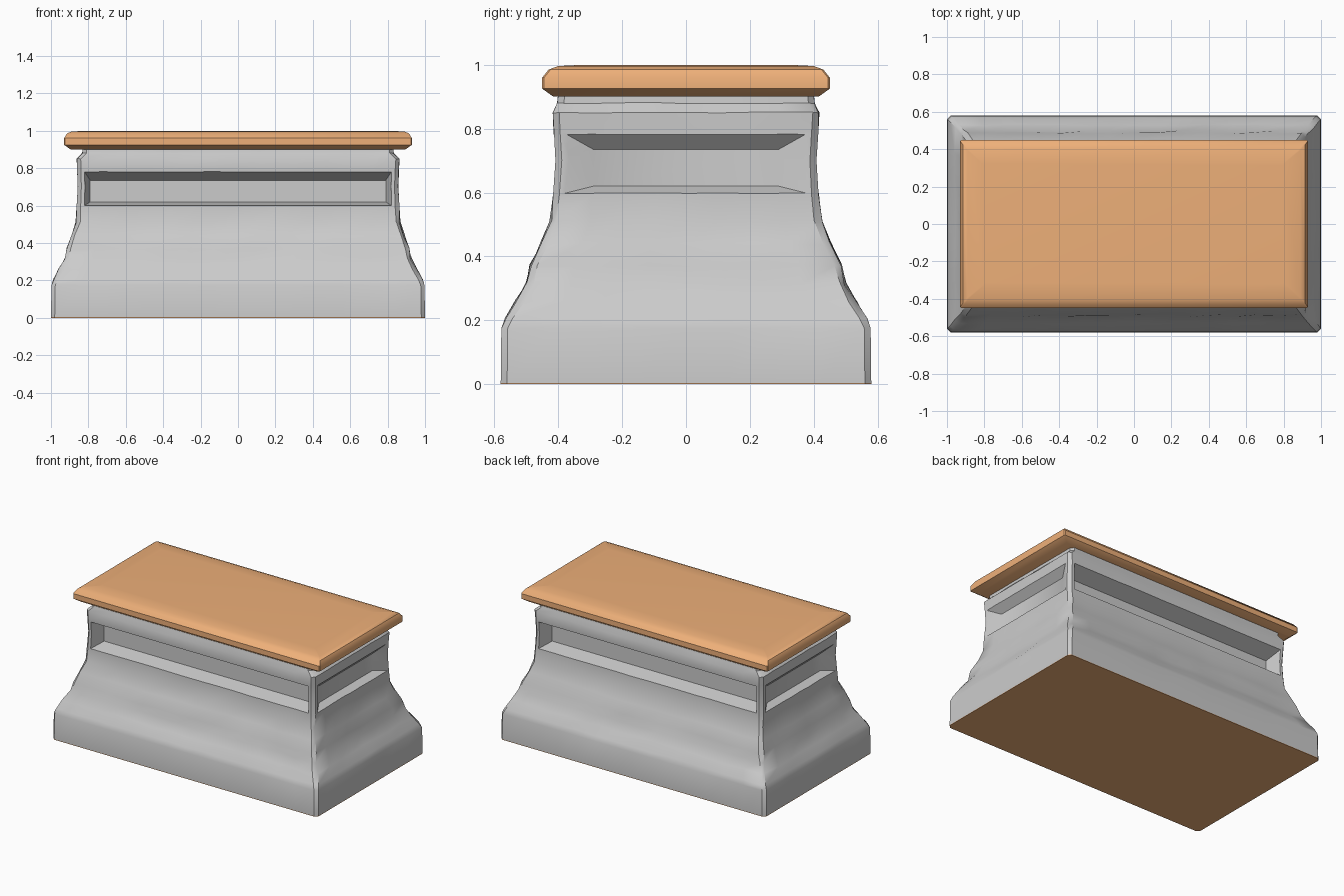
import bpy, bmesh, math, random

if "Cube" in bpy.data.objects:
    bpy.data.objects.remove(bpy.data.objects["Cube"])
random.seed(4)

orange = bpy.data.materials.new("warm_orange")
orange.diffuse_color = (0.85, 0.43, 0.19, 1)
orange.use_nodes = True
orange.node_tree.nodes["Principled BSDF"].inputs["Base Color"].default_value = orange.diffuse_color


def ring_points(hx, hy, c, nx, ny):
    # chamfered rectangle, each side split into short segments
    corners = [(-hx + c, -hy), (hx - c, -hy), (hx, -hy + c), (hx, hy - c),
               (hx - c, hy), (-hx + c, hy), (-hx, hy - c), (-hx, -hy + c)]
    counts = [nx, 1, ny, 1, nx, 1, ny, 1]
    pts = []
    for i, n in enumerate(counts):
        a, b = corners[i], corners[(i + 1) % 8]
        for k in range(n):
            t = k / n
            pts.append((a[0] + (b[0] - a[0]) * t, a[1] + (b[1] - a[1]) * t))
    return pts


def loft(name, rings, c, nx=1, ny=1, material=None):
    # rings: (half width, half depth, height, roughness)
    bm = bmesh.new()
    loops = []
    for hx, hy, z, j in rings:
        r = lambda: random.uniform(-j, j)
        loops.append([bm.verts.new((x + r(), y + r(), z + r()))
                      for x, y in ring_points(hx, hy, c, nx, ny)])
    n = len(loops[0])
    for lo, hi in zip(loops, loops[1:]):
        for i in range(n):
            k = (i + 1) % n
            bm.faces.new((lo[i], lo[k], hi[k], hi[i]))
    bm.faces.new(loops[0][::-1])
    bm.faces.new(loops[-1])
    bmesh.ops.recalc_face_normals(bm, faces=bm.faces)
    me = bpy.data.meshes.new(name)
    bm.to_mesh(me)
    bm.free()
    ob = bpy.data.objects.new(name, me)
    bpy.context.collection.objects.link(ob)
    if material:
        me.materials.append(material)
    return ob


def activate(ob):
    bpy.ops.object.select_all(action='DESELECT')
    ob.select_set(True)
    bpy.context.view_layer.objects.active = ob


def carve_recess(body, angle, face, depth, half_out, half_in):
    # tapered pocket: wide mouth at the face, smaller back wall
    def frame(d, hw, z0, z1):
        ca, sa = math.cos(angle), math.sin(angle)
        return [(u * ca + d * sa, u * sa - d * ca, z)
                for u, z in ((-hw, z0), (hw, z0), (hw, z1), (-hw, z1))]
    grow = 0.05 / depth                      # extend the taper past the face
    slope = half_out - half_in
    bm = bmesh.new()
    back = [bm.verts.new(p) for p in frame(face - depth, half_in, 0.62, 0.735)]
    mouth = [bm.verts.new(p) for p in frame(face + 0.05, half_out + slope * grow,
                                            0.60 - 0.02 * grow, 0.78 + 0.045 * grow)]
    bm.faces.new(back)
    bm.faces.new(mouth)
    for i in range(4):
        k = (i + 1) % 4
        bm.faces.new((back[i], back[k], mouth[k], mouth[i]))
    bmesh.ops.recalc_face_normals(bm, faces=bm.faces)
    me = bpy.data.meshes.new("recess_cutter")
    bm.to_mesh(me)
    bm.free()
    cutter = bpy.data.objects.new("recess_cutter", me)
    cutter.hide_render = True
    bpy.context.collection.objects.link(cutter)
    activate(body)
    mod = body.modifiers.new("recess", 'BOOLEAN')
    mod.operation = 'DIFFERENCE'
    mod.solver = 'EXACT'
    mod.object = cutter
    bpy.ops.object.modifier_apply(modifier=mod.name)
    bpy.data.objects.remove(cutter)


# Flared stone pedestal with a slightly rough surface
body = loft("pedestal_body", [
    (1.0, 0.58, 0.004, 0), (0.997, 0.578, 0.175, 0), (0.985, 0.565, 0.205, 0.003),
    (0.955, 0.53, 0.26, 0.005), (0.925, 0.497, 0.315, 0.005),
    (0.912, 0.485, 0.37, 0.005), (0.888, 0.452, 0.44, 0.005),
    (0.866, 0.424, 0.51, 0.004), (0.862, 0.415, 0.59, 0.002),
    (0.857, 0.408, 0.70, 0.001), (0.86, 0.414, 0.79, 0.001),
    (0.862, 0.416, 0.85, 0.002), (0.832, 0.402, 0.88, 0.002),
    (0.83, 0.40, 0.91, 0)], 0.02, 14, 8)

# Long pockets front and back, shallow ones at the ends
for angle in (0, math.pi):
    carve_recess(body, angle, 0.412, 0.10, 0.82, 0.79)
for angle in (math.pi / 2, -math.pi / 2):
    carve_recess(body, angle, 0.858, 0.045, 0.37, 0.29)

# Overhanging top slab with bevelled edges
slab = loft("top_slab", [
    (0.895, 0.415, 0.90, 0), (0.93, 0.45, 0.925, 0), (0.93, 0.45, 0.96, 0),
    (0.915, 0.43, 0.985, 0), (0.89, 0.40, 0.996, 0), (0.80, 0.32, 1.0, 0)],
    0.006, material=orange)

# Thin coloured underside
loft("base_underside", [(1.0, 0.58, 0, 0), (1.0, 0.58, 0.004, 0)], 0.02, material=orange)

for ob in (body, slab):
    activate(ob)
    bpy.ops.object.shade_smooth_by_angle(angle=math.radians(35))
